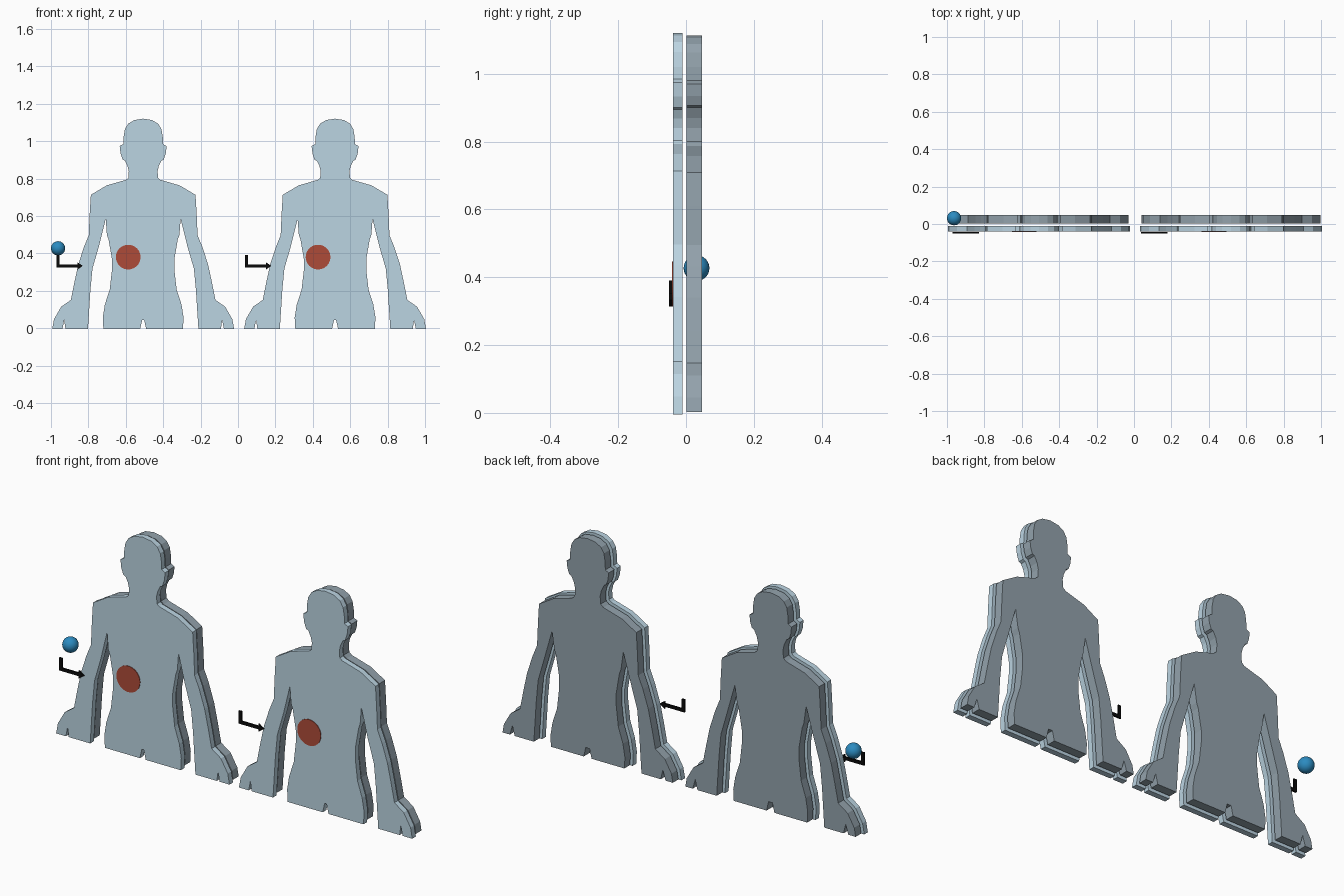
import bpy, bmesh, math
from mathutils import Vector

if "Cube" in bpy.data.objects:
    bpy.data.objects.remove(bpy.data.objects["Cube"])


def material(name, rgb):
    m = bpy.data.materials.new(name)
    m.diffuse_color = (*rgb, 1)
    m.use_nodes = True
    m.node_tree.nodes["Principled BSDF"].inputs["Base Color"].default_value = m.diffuse_color
    return m


PALE = material("pale_blue", (0.50, 0.66, 0.76))
GREY = material("slate_grey", (0.29, 0.36, 0.41))
RED = material("brick_red", (0.42, 0.07, 0.04))
BLUE = material("blue", (0.025, 0.26, 0.53))
BLACK = material("black", (0.003, 0.003, 0.003))

# Right half of the torso outline (x from the middle, z), from crown to crotch
HALF = [(.045, 1.106), (.075, 1.088), (.091, 1.062), (.098, 1.02), (.099, .98),
        (.118, .97), (.114, .935), (.104, .906), (.092, .90), (.077, .87), (.070, .84),
        (.073, .80), (.088, .787), (.192, .757), (.273, .709), (.279, .61), (.284, .495),
        (.31, .432), (.34, .34), (.361, .243), (.38, .147), (.433, .11), (.47, .046),
        (.478, .002), (.437, .002), (.422, .052), (.41, .002), (.302, .002), (.294, .125),
        (.289, .205), (.278, .32), (.243, .44), (.20, .59), (.187, .50), (.178, .475),
        (.160, .37), (.160, .31), (.172, .205), (.198, .125), (.209, .057), (.206, .002),
        (.022, .002), (.011, .05)]
OUTLINE = [(0, 1.113)] + HALF + [(-x, z) for x, z in reversed(HALF)]


def inset(points, d):
    """Move a clockwise outline inwards by d."""
    out = []
    for i, p in enumerate(points):
        p = Vector(p)
        a = (p - Vector(points[i - 1])).normalized()
        b = (Vector(points[(i + 1) % len(points)]) - p).normalized()
        na, nb = Vector((a.y, -a.x)), Vector((b.y, -b.x))
        out.append(p - (na + nb) * d / max(1 + na.dot(nb), 0.5))
    return out


def add(name, bm, mat):
    bmesh.ops.recalc_face_normals(bm, faces=bm.faces)
    me = bpy.data.meshes.new(name)
    bm.to_mesh(me)
    bm.free()
    me.materials.append(mat)
    ob = bpy.data.objects.new(name, me)
    bpy.context.collection.objects.link(ob)
    return ob


def plate(name, points, x0, y0, y1, mat):
    """Outline in the xz plane, extruded from y0 to y1."""
    bm = bmesh.new()
    face = bm.faces.new([bm.verts.new((x0 + x, y0, z)) for x, z in points])
    ext = bmesh.ops.extrude_face_region(bm, geom=[face])
    verts = [v for v in ext["geom"] if isinstance(v, bmesh.types.BMVert)]
    bmesh.ops.translate(bm, verts=verts, vec=(0, y1 - y0, 0))
    bmesh.ops.triangulate(bm, faces=[f for f in bm.faces if len(f.verts) > 4])
    return add(name, bm, mat)


CIRCLE = [(.066 * math.cos(math.tau * i / 48), .38 + .066 * math.sin(math.tau * i / 48))
          for i in range(48)]
# Bent arrow: short stem down, then a shaft to the right with a pointed head
ARROW = [(-.008, .39), (.008, .39), (.008, .341), (.103, .341), (.103, .353), (.132, .333),
         (.103, .313), (.103, .325), (-.008, .325)]

for side, body_x, disc_x, arrow_x in (("left", -.507, -.587, -.962),
                                      ("right", .519, .428, .046)):
    plate(side + "_back_body", OUTLINE, body_x, .002, .047, GREY)
    plate(side + "_front_body", inset(OUTLINE, .007), body_x, -.039, -.010, PALE)
    plate(side + "_disc", CIRCLE, disc_x, -.042, -.037, RED)
    plate(side + "_arrow", ARROW, arrow_x, -.050, -.042, BLACK)

# Ball beside the left figure
bm = bmesh.new()
bmesh.ops.create_uvsphere(bm, u_segments=32, v_segments=16, radius=.038)
bmesh.ops.translate(bm, verts=bm.verts, vec=(-.962, .031, .427))
for f in bm.faces:
    f.smooth = True
add("ball", bm, BLUE)
